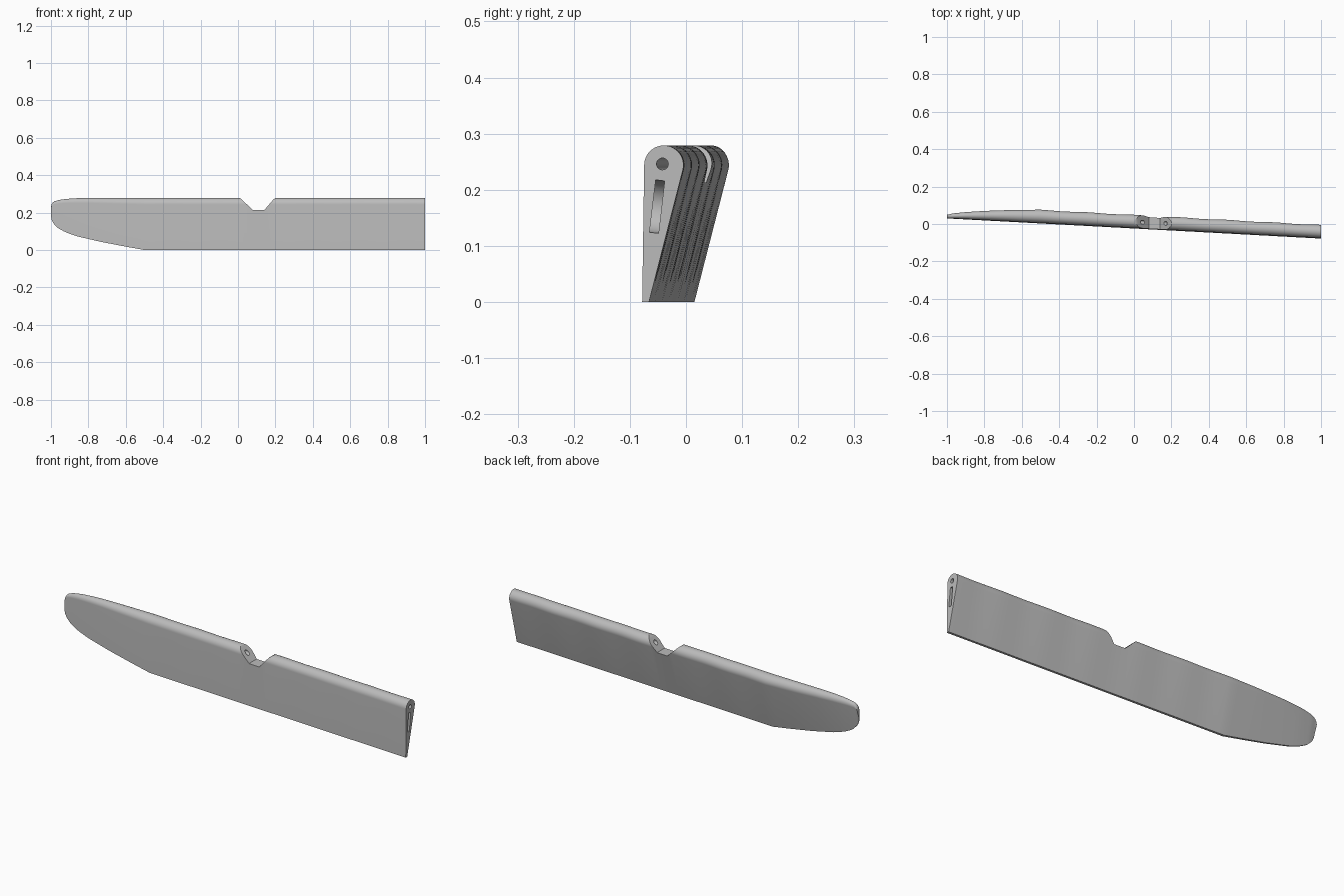
import bpy, bmesh
from math import cos, sin, pi, radians
from mathutils import Vector

cube = bpy.data.objects.get("Cube")
if cube:
    bpy.data.objects.remove(cube)

SWEEP = 0.054   # backward shift of the blade per unit toward the tip
TOP = 0.279

grey = bpy.data.materials.new("plain grey")
grey.use_nodes = True
grey.diffuse_color = (0.5, 0.5, 0.5, 1)
grey.node_tree.nodes["Principled BSDF"].inputs["Base Color"].default_value = (0.5, 0.5, 0.5, 1)


def loft(name, loops):
    """Closed solid through a list of equal-length point loops."""
    bm = bmesh.new()
    rings = [[bm.verts.new(p) for p in loop] for loop in loops]
    n = len(rings[0])
    for a, b in zip(rings, rings[1:]):
        for i in range(n):
            j = (i + 1) % n
            bm.faces.new((a[i], a[j], b[j], b[i]))
    bm.faces.new(rings[0])
    bm.faces.new(rings[-1])
    bmesh.ops.recalc_face_normals(bm, faces=bm.faces[:])
    me = bpy.data.meshes.new(name)
    bm.to_mesh(me)
    bm.free()
    ob = bpy.data.objects.new(name, me)
    bpy.context.collection.objects.link(ob)
    me.materials.append(grey)
    return ob


def interp(table, x):
    """Piecewise linear lookup, x falling along the table."""
    if x >= table[0][0]:
        return table[0][1]
    for (x0, v0), (x1, v1) in zip(table, table[1:]):
        if x >= x1:
            return v0 + (v1 - v0) * (x0 - x) / (x0 - x1)
    return table[-1][1]


# Tip outline: upper edge, lower edge and thickness along the span
upper = [(-0.78, TOP), (-0.86, 0.277), (-0.92, 0.273), (-0.96, 0.267),
         (-0.985, 0.259), (-0.995, 0.248), (-1, 0.23)]
lower = [(-0.5, 0), (-0.6, 0.018), (-0.73, 0.043), (-0.86, 0.073), (-0.92, 0.094),
         (-0.96, 0.115), (-0.985, 0.14), (-0.995, 0.157), (-1, 0.18)]
thick = [(-0.5, 1), (-0.65, 0.87), (-0.8, 0.69), (-0.9, 0.53), (-0.97, 0.38), (-1, 0.26)]

# Teardrop section: thin trailing edge below, round leading edge above
section = [(0, 0), (0.012, 0)]
for k in range(25):
    a = radians(-14 + k * 195 / 24)
    section.append((0.0385 + 0.035 * cos(a), TOP - 0.035 + 0.035 * sin(a)))


def station(x):
    zb, zt, t = interp(lower, x), interp(upper, x), interp(thick, x)
    if x > -0.5:
        t *= 1 + 0.02 * (cos(2 * pi * (1 - x) / 0.25) - 1)   # sagging between ribs
    y0 = -0.078 + SWEEP * (1 - x)
    return [(x, y0 + u * t, zb + z / TOP * (zt - zb)) for u, z in section]


spans = [1 - i * 0.025 for i in range(60)]
spans += [-0.5 - 0.5 * sin(i / 24 * pi / 2) for i in range(25)]
blade = loft("wing_blade", [station(x) for x in spans])

# Notch cutter: V cut with flat floor in the leading edge
notch_profile = [(-0.02, 0.35), (-0.004, 0.281), (0.015, 0.275), (0.08, 0.213),
                 (0.14, 0.213), (0.19, 0.271), (0.205, 0.281), (0.22, 0.35)]
notch = loft("notch_cutter", [[(x, y, z) for x, z in notch_profile] for y in (-0.3, 0.3)])

# Rod bore cutter: follows the leading edge
bore = loft("bore_cutter", [
    [(x, -0.042 + SWEEP * (1 - x) + 0.0105 * cos(2 * pi * i / 24),
      0.246 + 0.0105 * sin(2 * pi * i / 24)) for i in range(24)]
    for x in (1.05, -0.5)])

# Hinge slot cutter: thin disc sunk in the root end
axis = Vector((0, 0.993, -0.117))
side = Vector((0, 0.117, 0.993))
centre = Vector((1, -0.0515, 0.17))
slot = loft("slot_cutter", [
    [centre + axis * d + side * 0.047 * sin(2 * pi * i / 48)
     + Vector((0.047 * cos(2 * pi * i / 48), 0, 0)) for i in range(48)]
    for d in (-0.008, 0.008)])

bpy.ops.object.select_all(action='DESELECT')
bpy.context.view_layer.objects.active = blade
blade.select_set(True)
for cutter in (notch, bore, slot):
    cutter.hide_render = True
    mod = blade.modifiers.new(cutter.name, 'BOOLEAN')
    mod.operation = 'DIFFERENCE'
    mod.solver = 'EXACT'
    mod.object = cutter
    bpy.ops.object.modifier_apply(modifier=mod.name)
    bpy.data.objects.remove(cutter)

bpy.ops.object.shade_smooth_by_angle(angle=radians(30))
